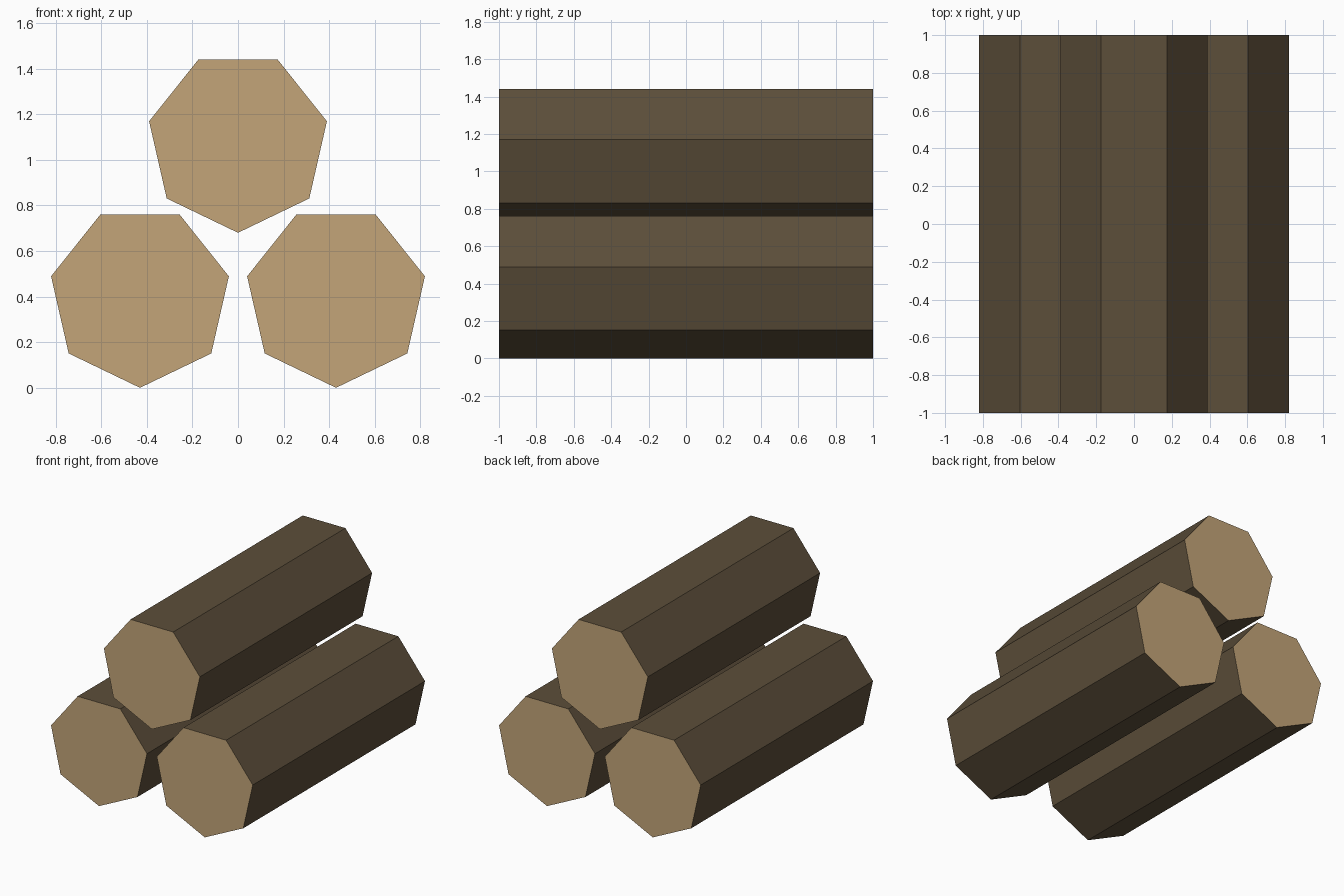
import bpy
import math

cube = bpy.data.objects.get("Cube")
if cube:
    bpy.data.objects.remove(cube, do_unlink=True)


def srgb(*channels):
    return tuple(((c / 255 + 0.055) / 1.055) ** 2.4 for c in channels) + (1.0,)


def make_material(name, color):
    mat = bpy.data.materials.new(name)
    mat.use_nodes = True
    mat.diffuse_color = color
    mat.node_tree.nodes["Principled BSDF"].inputs["Base Color"].default_value = color
    return mat


bark = make_material("dark bark", srgb(92, 78, 58))
cut_wood = make_material("cut wood", srgb(195, 165, 121))

RADIUS = 0.4
LENGTH = 2.0


def make_log(name, x, z):
    # Seven-sided log along y, one corner pointing straight down
    bpy.ops.mesh.primitive_cylinder_add(
        vertices=7, radius=RADIUS, depth=LENGTH,
        location=(x, 0, z), rotation=(-math.pi / 2, 0, 0))
    log = bpy.context.object
    log.name = name
    bpy.ops.object.transform_apply(location=False, rotation=True, scale=False)
    log.data.materials.append(bark)
    log.data.materials.append(cut_wood)
    # Sawn ends show the pale wood
    for face in log.data.polygons:
        face.material_index = 1 if abs(face.normal.y) > 0.9 else 0


# Two logs side by side, a third resting above them
make_log("left_log", 0.43, RADIUS)
make_log("right_log", -0.43, RADIUS)
make_log("top_log", 0, 1.08)
